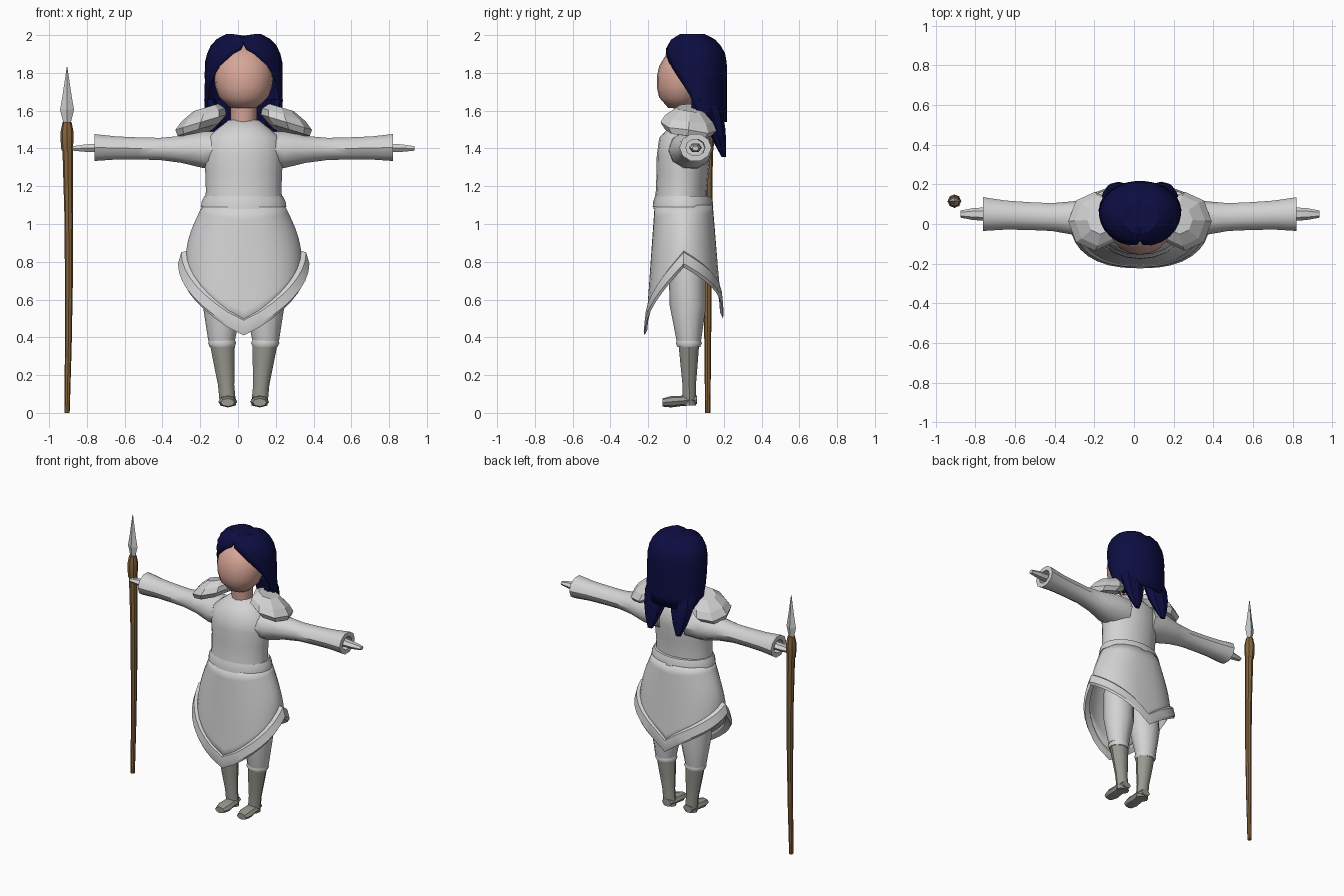
import bpy, bmesh
from math import sin, cos, pi, radians, copysign, remainder
from mathutils import Vector

cube = bpy.data.objects.get("Cube")
if cube:
    bpy.data.objects.remove(cube, do_unlink=True)

MIDDLE = 0.03  # the figure's own centre line


def material(name, red, green, blue):
    mat = bpy.data.materials.new(name)
    mat.use_nodes = True
    colour = (red, green, blue, 1)
    mat.diffuse_color = colour
    mat.node_tree.nodes["Principled BSDF"].inputs["Base Color"].default_value = colour
    return mat


CLOTH = material("pale grey cloth", .65, .65, .65)
SKIN = material("skin", .68, .38, .31)
HAIR = material("navy hair", .004, .004, .055)
BOOT = material("boot grey", .32, .32, .28)
WOOD = material("wood", .24, .13, .045)
STEEL = material("steel", .6, .6, .6)


def bridge_rows(name, mat, rows, closed=True, caps=False, loop=False, smooth=40, thickness=0):
    """Join rows of points into a surface."""
    bm = bmesh.new()
    grid = [[bm.verts.new(point) for point in row] for row in rows]
    if caps:
        bm.faces.new(grid[0])
        bm.faces.new(grid[-1])
    if loop:
        grid.append(grid[0])
    for lower, upper in zip(grid, grid[1:]):
        edges = list(zip(lower, upper))
        if closed:
            edges.append(edges[0])
        for (a, b), (d, c) in zip(edges, edges[1:]):
            bm.faces.new((a, d, c, b))
    bmesh.ops.remove_doubles(bm, verts=bm.verts, dist=.0005)
    bmesh.ops.recalc_face_normals(bm, faces=bm.faces)
    mesh = bpy.data.meshes.new(name)
    bm.to_mesh(mesh)
    bm.free()
    mesh.materials.append(mat)
    part = bpy.data.objects.new(name, mesh)
    part.location.x = MIDDLE
    bpy.context.collection.objects.link(part)
    bpy.ops.object.select_all(action="DESELECT")
    part.select_set(True)
    bpy.context.view_layer.objects.active = part
    bpy.ops.object.shade_smooth_by_angle(angle=radians(smooth))
    if thickness:
        solid = part.modifiers.new("thickness", "SOLIDIFY")
        solid.thickness = thickness
        solid.offset = 0


def loft(name, mat, start, end, widths, ratio=1, sides=12, flip=1, smooth=40,
         hollow=False, bend=None):
    """Ellipses at even steps from start to end; ratio is depth over width."""
    start, end = Vector(start), Vector(end)
    span = [abs(value) for value in end - start]
    along = span.index(max(span))
    across, up = [axis for axis in range(3) if axis != along]
    stations = [(i / (len(widths) - 1), width) for i, width in enumerate(widths)]
    if hollow:
        stations += [(1, widths[-1] * .6), (.9, widths[-1] * .6)]
    rows = []
    for t, width in stations:
        row = []
        for i in range(sides):
            angle = 2 * pi * i / sides
            point = start.lerp(end, t)
            point[across] += width * cos(angle)
            point[up] += width * ratio * sin(angle)
            if bend:
                bend(point)
            point.x *= flip
            row.append(point)
        rows.append(row)
    bridge_rows(name, mat, rows, caps=True, smooth=smooth)


# Head and neck
loft("head", SKIN, (0, -.03, 1.615), (0, .01, 1.95),
     (.07, .13, .15, .157, .15, .12, .04), ratio=.92, sides=20, smooth=60)
loft("neck", SKIN, (0, .01, 1.48), (0, 0, 1.67), (.07, .07))


# Hair: a dome parted in the middle, opening wider around the face lower down
def hair_row(step):
    drop = .47 * step ** 1.6
    round_off = max(0, 1 - drop / .2)
    width = .2 * (1 - round_off ** 2.5) ** .4
    depth = width * (.9 - .2 * step)
    reach = radians(min(180, 90 + 110 * (1 - drop / .47) ** 1.6))
    row = []
    for i in range(-10, 11):
        angle = reach * i / 10
        x = width * sin(angle)
        parting = .02 * max(0, 1 - abs(x) / .05) if drop < .1 else 0
        row.append((x, .03 + .04 * step + depth * cos(angle), 2.01 - drop - parting))
    return row


bridge_rows("hair_cap", HAIR, [hair_row(k / 10) for k in range(11)],
            closed=False, smooth=25, thickness=.014)


def shoulder_slope(point):
    point.z -= .3 * (point.x - .24) + .35 * max(point.y - .03, 0)


# Paired parts
for flip, side in ((1, "left"), (-1, "right")):
    loft(side + "_back_lock", HAIR, (.1, .12, 1.66), (.11, .2, 1.355),
         (.08, .09, .08, .055, .02), ratio=.6, sides=8, flip=flip, smooth=25)
    loft(side + "_front_lock", HAIR, (.18, .07, 1.66), (.13, .09, 1.51),
         (.03, .035, .01), ratio=1.6, sides=6, flip=flip, smooth=0)
    loft(side + "_sleeve", CLOTH, (.1, .02, 1.39), (.79, .05, 1.405),
         (.12, .115, .085, .07, .07, .073, .085), ratio=.88, sides=10, flip=flip, hollow=True)
    loft(side + "_hand", CLOTH, (.71, .05, 1.405), (.905, .05, 1.4),
         (.034, .034, .03, .018), ratio=.75, sides=6, flip=flip, smooth=0)
    loft(side + "_shoulder_plate", CLOTH, (.24, .01, 1.5), (.2, .02, 1.605),
         (.11, .135, .115, .065), ratio=1.1, sides=8, flip=flip, smooth=0, bend=shoulder_slope)
    loft(side + "_trouser_leg", CLOTH, (.1, 0, .95), (.117, .015, .38),
         (.1, .105, .105, .07), ratio=.92, flip=flip)
    loft(side + "_trouser_cuff", CLOTH, (.114, .015, .39), (.114, .015, .35),
         (.066, .075, .066), ratio=.92, flip=flip, smooth=60)
    loft(side + "_boot", BOOT, (.113, .015, .365), (.083, .018, .04),
         (.066, .055, .043, .043), ratio=.87, sides=10, flip=flip)
    loft(side + "_foot", BOOT, (.083, .058, .07), (.085, -.125, .055),
         (.036, .046, .046, .05, .036), ratio=.6, sides=8, flip=flip, smooth=30)

# Torso and belt
loft("torso", CLOTH, (0, -.03, 1.08), (0, 0, 1.55),
     (.21, .2, .203, .21, .2, .08), ratio=.68, sides=20, smooth=60)
loft("belt", CLOTH, (0, -.016, 1.09), (0, -.016, 1.147),
     (.226, .222, .208), ratio=.71, sides=20, smooth=30)


# Skirt: pointed at front and back, arched at the sides
def hem_height(angle):
    turn = abs(remainder(angle, 2 * pi)) / (pi / 2)
    if turn <= 1:
        return .41 + .36 * turn
    return .5 + .27 * (2 - turn) ** .7


def skirt_point(angle, fall, lift=0, grow=0):
    """fall runs from the waist (0) to the hem (1); angle 0 is the front."""
    width = .212 + .09 * sin(fall * pi / 2) + grow * 1.1
    depth = .15 + .045 * fall + grow * .4
    x = copysign(abs(sin(angle)) ** .82, sin(angle)) * width
    z = 1.1 + (hem_height(angle) + .05 - 1.1) * fall
    return x, -.012 - cos(angle) * depth, z + lift


angles = [2 * pi * i / 32 for i in range(32)]
bridge_rows("skirt", CLOTH, [[skirt_point(angle, k / 8) for angle in angles] for k in range(9)],
            smooth=50, thickness=.008)

# Thick flared band along the hem
band = [(.04, -.006), (.03, .026), (-.03, .042), (-.05, .03), (-.02, -.006)]
bridge_rows("skirt_hem", CLOTH,
            [[skirt_point(angle, 1, lift, grow) for lift, grow in band] for angle in angles],
            loop=True, smooth=25)


# Spear with a slightly bowed shaft
def bow(point):
    point.x += .01 * sin(2 * point.z)


def spear_part(name, mat, bottom, top, widths, **options):
    loft(name, mat, (-.935, .115, bottom), (-.935, .115, top), widths, **options)


spear_part("spear_shaft", WOOD, 0, 1.4, (.014, .018, .021, .023, .028), sides=8, bend=bow)
spear_part("spear_collar", WOOD, 1.39, 1.54, (.03, .034, .034, .024), sides=8, smooth=25)
spear_part("spear_head", STEEL, 1.53, 1.83, (.018, .037, .024, .013, .002),
           ratio=.5, sides=4, smooth=0)
